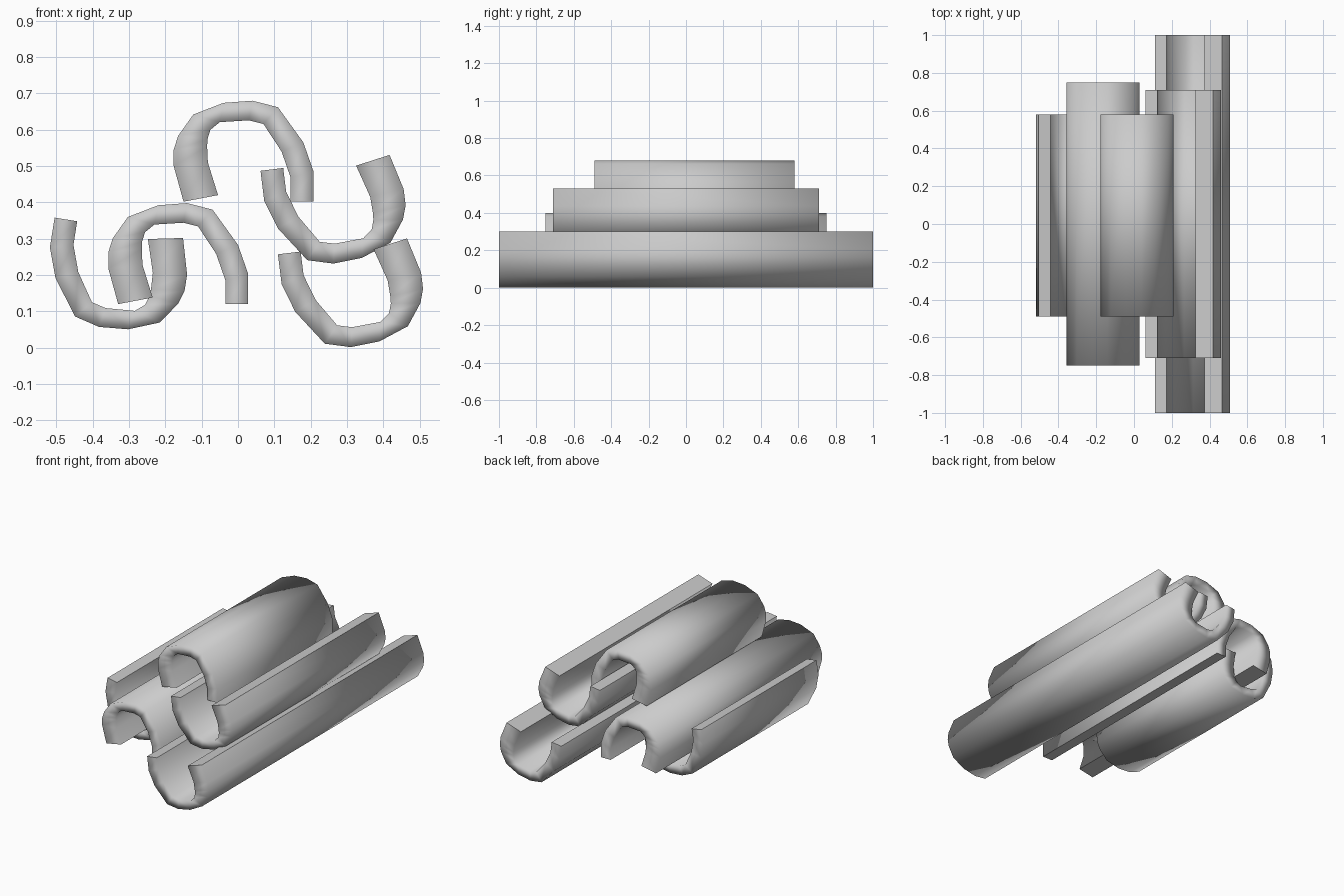
import bpy, bmesh
from math import radians, cos, sin

cube = bpy.data.objects.get("Cube")
if cube:
    bpy.data.objects.remove(cube, do_unlink=True)

# Single clay colour
clay = bpy.data.materials.new("grey_clay")
clay.use_nodes = True
clay.diffuse_color = (0.6, 0.6, 0.6, 1)
bsdf = clay.node_tree.nodes["Principled BSDF"]
bsdf.inputs["Base Color"].default_value = clay.diffuse_color
bsdf.inputs["Roughness"].default_value = 0.7

# Tile cross-section, thick lip to thin lip, measured from the thin lip's outer corner
OUTER = [(-.358, 0), (-.385, .098), (-.385, .143), (-.373, .181), (-.331, .240),
         (-.248, .272), (-.168, .278), (-.098, .260), (-.028, .163), (0, .083), (0, 0)]
INNER = [(-.263, .018), (-.291, .108), (-.293, .152), (-.292, .172), (-.284, .198),
         (-.258, .219), (-.178, .224), (-.138, .214), (-.088, .138), (-.063, .066), (-.063, 0)]


def roof_tile(name, x, z, turn, y_front, y_back):
    """Extrude the curved cross-section along y, turned about its thin lip."""
    c, s = cos(radians(turn)), sin(radians(turn))
    bm = bmesh.new()

    def row(points, y):
        return [bm.verts.new((x + px * c - pz * s, y, z + px * s + pz * c)) for px, pz in points]

    of, ob = row(OUTER, y_front), row(OUTER, y_back)
    inf, inb = row(INNER, y_front), row(INNER, y_back)
    # Outer skin, inner skin and the two end rims
    for a, b in ((of, ob), (inf, inb), (of, inf), (ob, inb)):
        for i in range(len(a) - 1):
            bm.faces.new((a[i], a[i + 1], b[i + 1], b[i]))
    # Flat lips with crisp borders
    for i in (0, -1):
        lip = bm.faces.new((of[i], ob[i], inb[i], inf[i]))
        for edge in lip.edges:
            edge.smooth = False
    bmesh.ops.recalc_face_normals(bm, faces=bm.faces)
    for face in bm.faces:
        face.smooth = True
    mesh = bpy.data.meshes.new(name)
    bm.to_mesh(mesh)
    bm.free()
    mesh.materials.append(clay)
    obj = bpy.data.objects.new(name, mesh)
    bpy.context.collection.objects.link(obj)


# Stack: two tiles arched upward, three lying as troughs
roof_tile("top_arched_tile", .208, .402, 0, -.49, .58)
roof_tile("lower_arched_tile", .028, .12, 0, -.75, .75)
roof_tile("long_trough_tile", .11, .257, 187, -1, 1)
roof_tile("upper_trough_tile", .062, .487, 187, -.71, .71)
roof_tile("right_trough_tile", -.505, .358, 171, -.49, .58)
